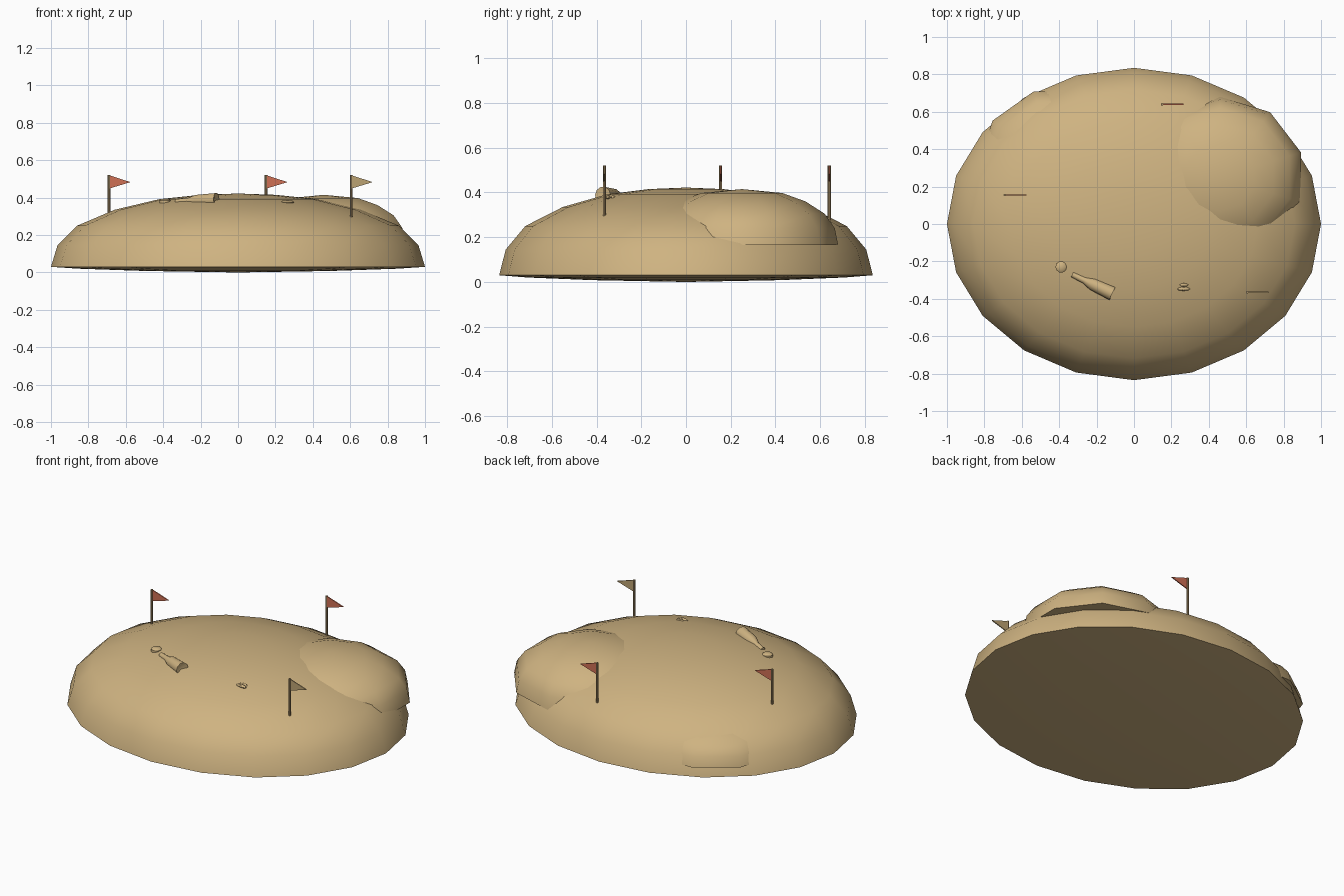
import bpy, bmesh, math
from mathutils import Vector, Matrix

cube = bpy.data.objects.get("Cube")
if cube:
    bpy.data.objects.remove(cube, do_unlink=True)


def material(name, colour):
    m = bpy.data.materials.new(name)
    m.use_nodes = True
    m.diffuse_color = (*colour, 1)
    m.node_tree.nodes["Principled BSDF"].inputs["Base Color"].default_value = (*colour, 1)
    return m


sand = material("sand", (0.62, 0.45, 0.22))
wood = material("wood", (0.40, 0.28, 0.14))
red = material("red cloth", (0.62, 0.16, 0.09))
tan = material("tan cloth", (0.50, 0.36, 0.17))


def finish(name, bm, mat, smooth=True):
    bmesh.ops.recalc_face_normals(bm, faces=bm.faces)
    mesh = bpy.data.meshes.new(name)
    bm.to_mesh(mesh)
    bm.free()
    mesh.materials.append(mat)
    obj = bpy.data.objects.new(name, mesh)
    bpy.context.collection.objects.link(obj)
    if smooth:
        bpy.ops.object.select_all(action="DESELECT")
        obj.select_set(True)
        bpy.context.view_layer.objects.active = obj
        bpy.ops.object.shade_smooth_by_angle(angle=math.radians(42))
    return obj


def lathe(name, profile, sides, matrix, mat, turn=0.0):
    """Revolve (radius, height) points about z; zero radius gives a pole."""
    bm = bmesh.new()
    rings = []
    for r, z in profile:
        count = sides if r > 0 else 1
        angles = [turn + math.tau * i / sides for i in range(count)]
        rings.append([bm.verts.new((r * math.cos(a), r * math.sin(a), z)) for a in angles])
    for a, b in zip(rings, rings[1:]):
        for i in range(sides):
            j = (i + 1) % sides
            corners = [a[i % len(a)], a[j % len(a)], b[j % len(b)], b[i % len(b)]]
            bm.faces.new(list(dict.fromkeys(corners)))
    bm.transform(matrix)
    return finish(name, bm, mat)


def place(x, y, z, sx=1, sy=1, sz=1):
    return Matrix.Translation((x, y, z)) @ Matrix.Diagonal((sx, sy, sz, 1))


# Main sand hill with a shallow bulging underside
hill = [(1, 0.03), (0.965, 0.145), (0.86, 0.25), (0.66, 0.335), (0.42, 0.392), (0.2, 0.415), (0, 0.422)]
lathe("sand_hill", [(0, 0), (0.5, 0.008), (0.85, 0.02)] + hill, 20, place(0, 0, 0, 1, 0.835, 1), sand)

# Smaller mounds pushed into the hill
mound = [(0, 0), (1, 0), (0.965, 0.3), (0.86, 0.56), (0.66, 0.78), (0.42, 0.93), (0, 1)]
lathe("side_mound", mound, 10, place(0.46, 0.25, 0.165, 0.455, 0.43, 0.25), sand, math.radians(18))
lathe("back_mound", mound, 10, place(-0.4, 0.3, 0.09, 0.44, 0.43, 0.2), sand)

# Flags on thin poles
for name, x, y, cloth in (("left_flag", -0.69, 0.155, red),
                          ("back_flag", 0.15, 0.64, red),
                          ("front_flag", 0.605, -0.365, tan)):
    lathe(name + "_pole", [(0, 0), (0.007, 0), (0.007, 0.26), (0, 0.26)], 8, place(x, y, 0.26), wood)
    bm = bmesh.new()
    sides = []
    for dy in (-0.003, 0.003):
        pts = ((0, 0.52), (0.115, 0.483), (0, 0.448))
        sides.append([bm.verts.new((x + px, y + dy, pz)) for px, pz in pts])
        bm.faces.new(sides[-1])
    for i in range(3):
        j = (i + 1) % 3
        bm.faces.new((sides[0][i], sides[0][j], sides[1][j], sides[1][i]))
    finish(name + "_cloth", bm, cloth, smooth=False)

# Bottle lying half buried, neck towards the hilltop's left
start, end = Vector((-0.33, -0.27, 0.378)), Vector((-0.115, -0.372, 0.388))
axis = end - start
length = axis.length
lying = Matrix.Translation(start) @ axis.to_track_quat("Z", "Y").to_matrix().to_4x4()
lathe("bottle", [(0, 0), (0.015, 0), (0.018, length * 0.3), (0.033, length * 0.5),
                 (0.038, length), (0.03, length), (0, length - 0.015)], 10, lying, sand)

# Loose stopper and a small pair of shells
lathe("stopper", [(0, -0.02), (0.03, -0.01), (0.03, 0.01), (0.02, 0.018), (0, 0.018)], 10,
      place(-0.39, -0.23, 0.375), sand)
for name, dy, size in (("large_shell", -0.012, 0.036), ("small_shell", 0.01, 0.026)):
    lathe(name, [(0, -1), (0.7, -0.7), (1, 0), (0.7, 0.7), (0, 1)], 8,
          place(0.265, -0.335 + dy, 0.376, size, 0.011, 0.012), sand)
